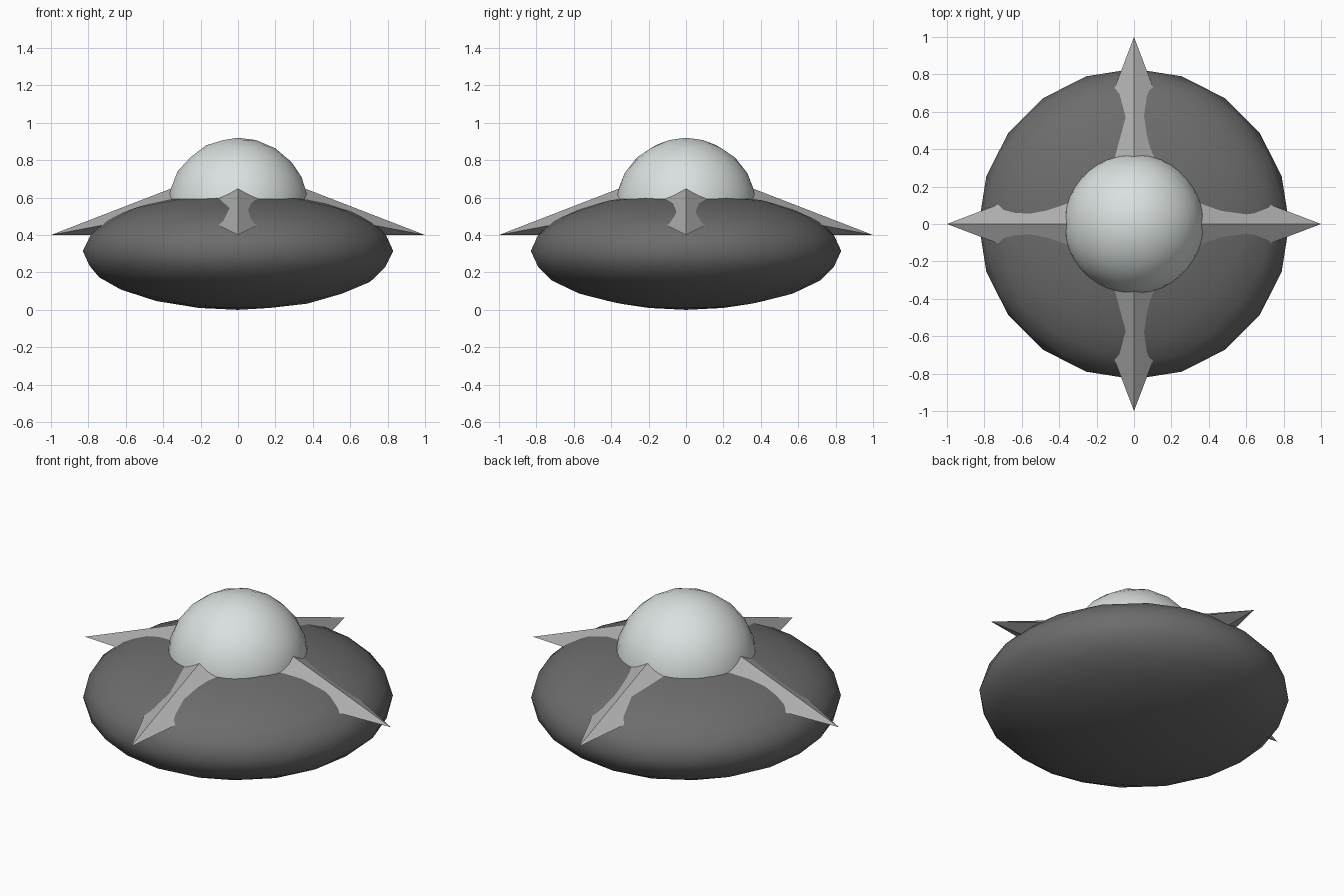
import bpy, bmesh, math
from mathutils import Matrix

if "Cube" in bpy.data.objects:
    bpy.data.objects.remove(bpy.data.objects["Cube"])


def material(name, rgb):
    m = bpy.data.materials.new(name)
    m.diffuse_color = (*rgb, 1)
    m.use_nodes = True
    m.node_tree.nodes["Principled BSDF"].inputs["Base Color"].default_value = m.diffuse_color
    return m


def make_object(name, bm, mat, smooth):
    bmesh.ops.recalc_face_normals(bm, faces=bm.faces[:])
    for f in bm.faces:
        f.smooth = smooth
    mesh = bpy.data.meshes.new(name)
    bm.to_mesh(mesh)
    bm.free()
    mesh.materials.append(mat)
    obj = bpy.data.objects.new(name, mesh)
    bpy.context.collection.objects.link(obj)
    return obj


def ellipsoid(name, radius, half_height, z, mat):
    bm = bmesh.new()
    bmesh.ops.create_icosphere(
        bm, subdivisions=3, radius=1,
        matrix=Matrix.Translation((0, 0, z)) @ Matrix.Diagonal((radius, radius, half_height, 1)))
    return make_object(name, bm, mat, True)


def spike(name, angle, mat):
    # Diamond-section pyramid: level keel, sloping top ridge, pointed outer tip
    length, tip_z = 0.70, 0.40
    bm = bmesh.new()
    tip = bm.verts.new((1.0, 0, tip_z))
    base = [bm.verts.new((1.0 - length, y * length, tip_z + z * length))
            for y, z in ((0, 0.387), (0.38, 0.19), (0, 0), (-0.38, 0.19))]
    for i in range(4):
        bm.faces.new((tip, base[i], base[(i + 1) % 4]))
    bm.faces.new(base)
    bmesh.ops.rotate(bm, verts=bm.verts[:], matrix=Matrix.Rotation(angle, 3, 'Z'))
    return make_object(name, bm, mat, False)


hull_grey = material("dark hull grey", (0.15, 0.15, 0.15))
dome_white = material("pale dome glass", (0.70, 0.75, 0.74))
spike_grey = material("light spike grey", (0.42, 0.42, 0.42))

# Saucer hull and cockpit dome
ellipsoid("saucer_hull", 0.83, 0.315, 0.315, hull_grey)
ellipsoid("cockpit_dome", 0.38, 0.38, 0.54, dome_white)

# Four spikes around the dome
for i, side in enumerate(("right", "back", "left", "front")):
    spike(side + "_spike", i * math.pi / 2, spike_grey)
